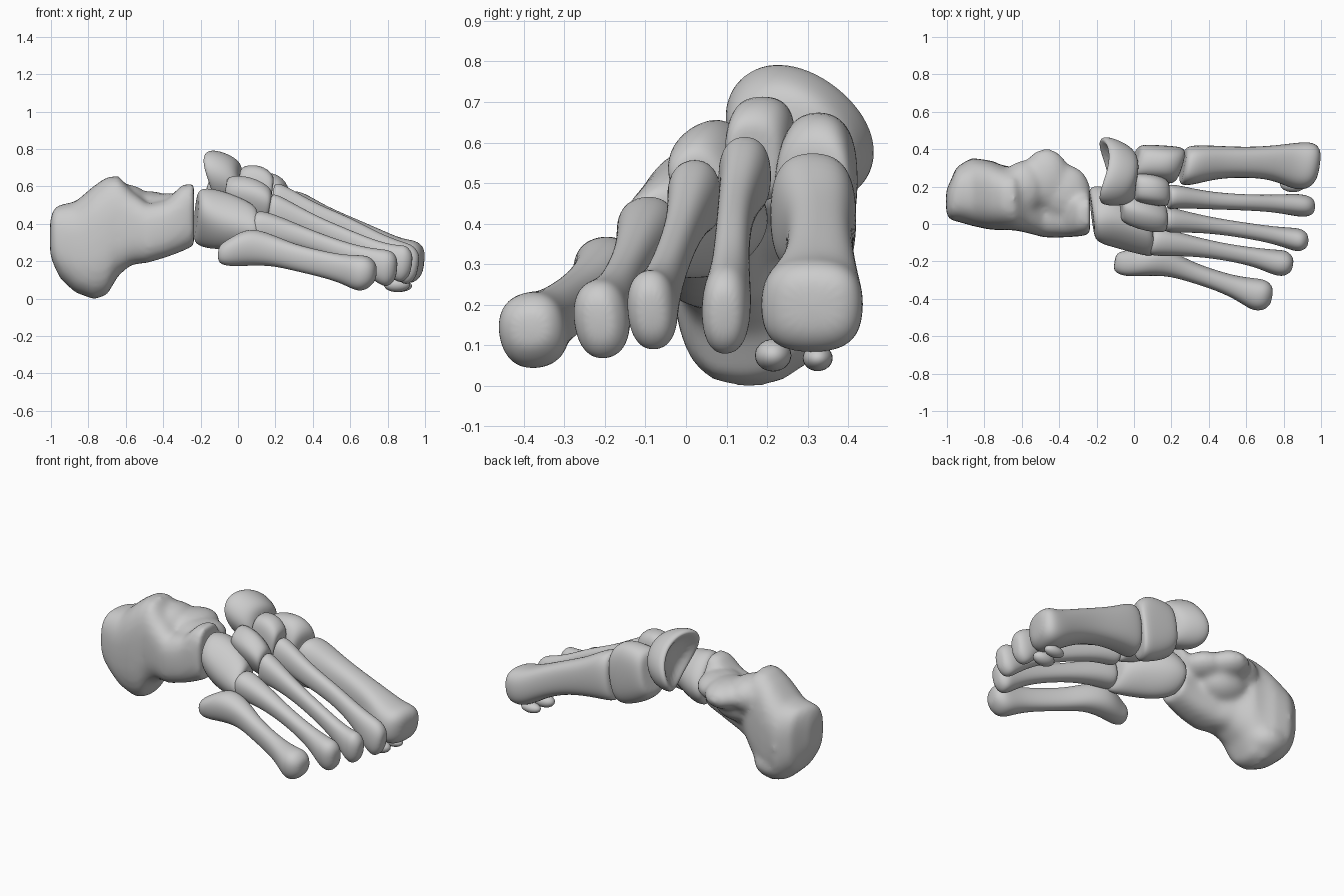
import bpy, bmesh, math


def power(v, n):
    return math.copysign(abs(v) ** (2 / n), v)


def loft(bm, stations, lean=(0, 0), tilt=0, n=2.3, bow=0, sides=16, hollow=0, dome=0):
    """Skin superellipse rings; station = x, y, z, half width, half height."""
    first, last = stations[0], stations[-1]
    start = (first[0] + hollow, *first[1:3], first[3] * .6, first[4] * .6)
    end = (last[0] + dome, *last[1:3], last[3] * .55, last[4] * .55)
    rings = []
    c, s = math.cos(math.radians(tilt)), math.sin(math.radians(tilt))
    for x, y, z, ry, rz in [start, *stations, end]:
        ring = []
        for i in range(sides):
            a = math.tau * i / sides
            u = 1.02 * ry * power(math.cos(a), n)
            v = 1.02 * rz * power(math.sin(a), n)
            dy, dz = u * c - v * s, u * s + v * c
            ring.append(bm.verts.new((x + lean[0] * dy + lean[1] * dz - bow * u * u, y + dy, z + dz)))
        rings.append(ring)
    for a, b in zip(rings, rings[1:]):
        for i in range(sides):
            j = (i + 1) % sides
            bm.faces.new((a[i], a[j], b[j], b[i]))
    bm.faces.new(rings[0][::-1])
    bm.faces.new(rings[-1])


def finish(bm, name):
    bmesh.ops.recalc_face_normals(bm, faces=bm.faces)
    for f in bm.faces:
        f.smooth = True
    me = bpy.data.meshes.new(name)
    bm.to_mesh(me)
    bm.free()
    ob = bpy.data.objects.new(name, me)
    bpy.context.collection.objects.link(ob)
    return ob


def bone(name, stations, **kw):
    bm = bmesh.new()
    loft(bm, stations, **kw)
    ob = finish(bm, name)
    sub = ob.modifiers.new("round", 'SUBSURF')
    sub.levels = sub.render_levels = 2
    return ob


def ellipsoid(bm, centre, radii):
    vs = bmesh.ops.create_uvsphere(bm, u_segments=24, v_segments=14, radius=1)["verts"]
    for v in vs:
        v.co = [centre[i] + v.co[i] * radii[i] for i in range(3)]


# heel bone: lofted body fused with its medial shelf, joint shoulders and sole pads
bm = bmesh.new()
loft(bm, [(-.985, .12, .33, .10, .15), (-.95, .16, .305, .142, .195),
          (-.87, .172, .275, .178, .238), (-.77, .155, .30, .182, .298),
          (-.70, .14, .335, .17, .31), (-.64, .135, .39, .165, .262),
          (-.57, .10, .38, .145, .195), (-.48, .06, .35, .13, .155),
          (-.38, .05, .375, .12, .15), (-.30, .05, .43, .115, .175),
          (-.235, .055, .45, .11, .165)], sides=32, n=2.7, hollow=-.02)
for centre, radii in (((-.47, .24, .49), (.13, .165, .085)),
                      ((-.59, .19, .50), (.12, .15, .11)),
                      ((-.37, .17, .48), (.14, .15, .085)),
                      ((-.51, .17, .42), (.17, .14, .12)),
                      ((-.79, .22, .13), (.13, .125, .10)),
                      ((-.79, .11, .13), (.12, .115, .10))):
    ellipsoid(bm, centre, radii)
heel = finish(bm, "heel_bone")
rm = heel.modifiers.new("fuse", 'REMESH')
rm.mode = 'VOXEL'
rm.voxel_size = .016
rm.use_smooth_shade = True
sm = heel.modifiers.new("soften", 'SMOOTH')
sm.factor = .5
sm.iterations = 14

# midfoot bones
bone("cuboid_bone", [(-.225, .055, .44, .12, .165), (-.13, .04, .425, .155, .155),
                     (-.02, -.01, .41, .145, .125), (.10, -.07, .385, .115, .095)],
     tilt=44, n=2.4, lean=(-.1, .05))
bone("navicular_bone", [(-.15, .285, .625, .18, .13), (-.10, .285, .625, .205, .148),
                        (-.03, .27, .615, .19, .138), (.025, .26, .605, .155, .115)],
     tilt=-38, bow=1.6, hollow=.06, n=2.1)
bone("medial_wedge_bone", [(.0, .33, .52, .095, .14), (.08, .33, .50, .093, .175),
                           (.17, .32, .48, .097, .195), (.24, .31, .44, .1, .175)],
     lean=(.3, .15), n=2.6)
bone("middle_wedge_bone", [(.0, .195, .605, .078, .105), (.10, .185, .59, .085, .13),
                           (.18, .165, .555, .075, .107)], lean=(0, .15), n=2.7)
bone("lateral_wedge_bone", [(-.07, .095, .565, .075, .09), (.02, .075, .545, .09, .115),
                            (.11, .055, .515, .085, .115), (.17, .04, .485, .07, .1)],
     lean=(0, .15), tilt=32, n=2.5)

# five long forefoot bones, from big-toe side outward
bone("long_bone_1", [(.26, .31, .425, .105, .155), (.33, .315, .42, .107, .152),
                     (.45, .33, .38, .087, .118), (.60, .33, .335, .08, .10),
                     (.75, .33, .27, .09, .10), (.86, .312, .205, .124, .115),
                     (.93, .31, .195, .128, .117), (.97, .312, .195, .105, .095)],
     lean=(.15, .1), n=2.6, dome=.022)
bone("long_bone_2", [(.18, .145, .52, .07, .105), (.25, .145, .51, .06, .09),
                     (.40, .125, .445, .046, .065), (.60, .115, .375, .042, .056),
                     (.75, .11, .285, .046, .062), (.86, .102, .205, .06, .1),
                     (.91, .097, .18, .06, .11), (.945, .095, .175, .05, .085)],
     lean=(0, .15), dome=.02)
bone("long_bone_3", [(.165, .025, .47, .072, .1), (.25, .015, .45, .06, .08),
                     (.40, -.005, .39, .043, .056), (.60, -.035, .31, .041, .052),
                     (.75, -.06, .24, .046, .062), (.84, -.08, .195, .06, .09),
                     (.88, -.085, .185, .062, .102), (.91, -.085, .18, .05, .08)],
     lean=(0, .15), dome=.02, tilt=5)
bone("long_bone_4", [(.09, -.09, .385, .08, .09), (.18, -.10, .375, .07, .08),
                     (.35, -.125, .325, .048, .057), (.52, -.155, .265, .043, .052),
                     (.66, -.18, .215, .05, .062), (.75, -.205, .175, .066, .09),
                     (.80, -.21, .16, .069, .1), (.83, -.215, .16, .053, .08)],
     lean=(.15, .1), dome=.02, tilt=8)
bone("long_bone_5", [(-.09, -.205, .24, .055, .055), (-.04, -.21, .25, .07, .078),
                     (.06, -.19, .28, .088, .104), (.18, -.205, .26, .068, .082),
                     (.30, -.255, .22, .052, .07), (.45, -.305, .185, .05, .07),
                     (.56, -.345, .158, .062, .076), (.64, -.376, .135, .085, .098),
                     (.69, -.381, .138, .082, .09), (.72, -.385, .14, .065, .065)],
     lean=(.15, .05), dome=.02, hollow=-.015, tilt=8)

# two small pea-shaped bones beneath the first long bone's head
for name, c, r in (("pea_bone_inner", (.85, .215, .075), (.07, .045, .04)),
                   ("pea_bone_outer", (.865, .325, .068), (.065, .037, .032))):
    bm = bmesh.new()
    ellipsoid(bm, c, r)
    finish(bm, name)
